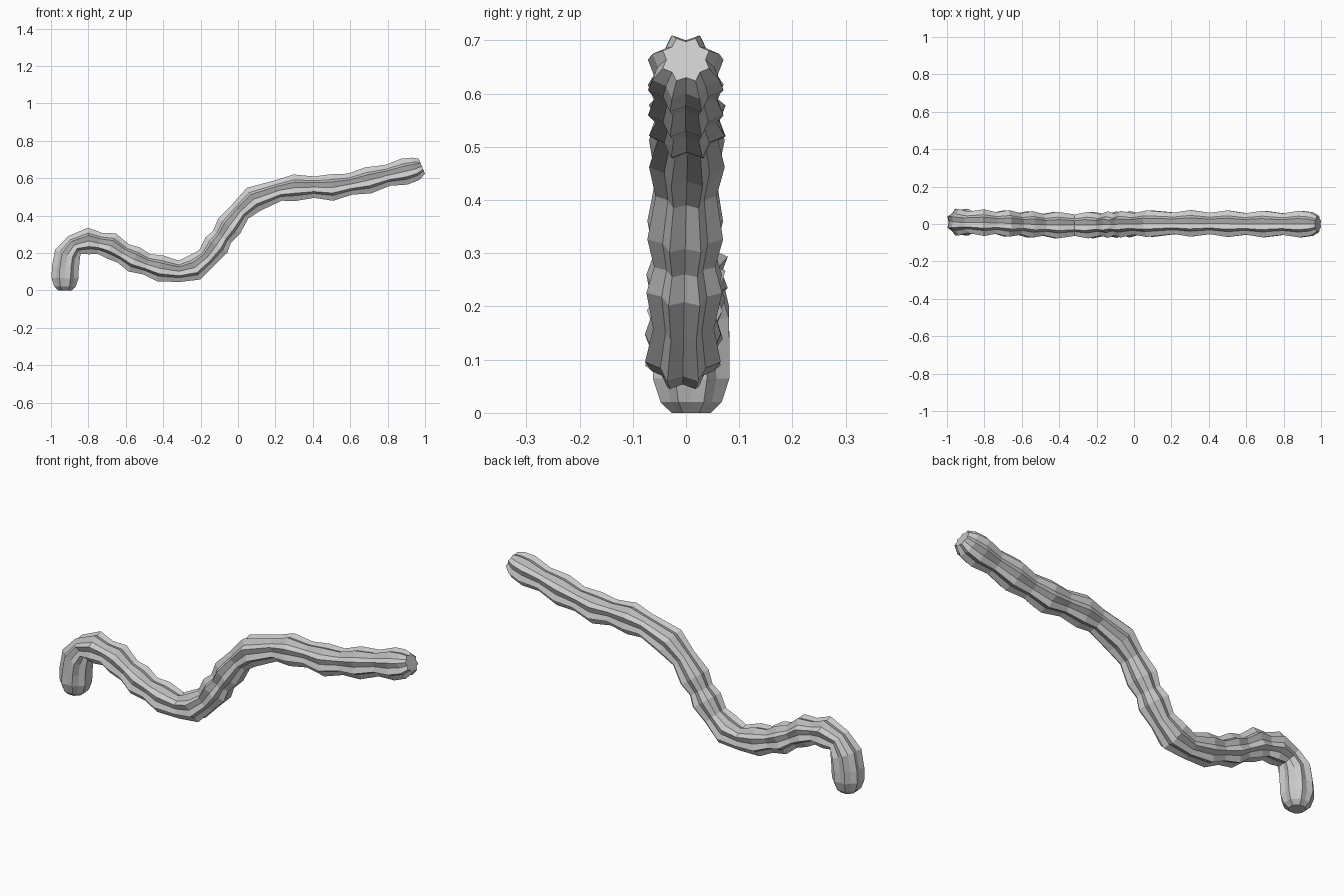
import bpy, bmesh, math
from mathutils import Vector

if "Cube" in bpy.data.objects:
    bpy.data.objects.remove(bpy.data.objects["Cube"])

# Centre line of the stem in the x-z plane
PATH = [
    (-.925, 0), (-.925, .02), (-.925, .065), (-.923, .12), (-.912, .19), (-.875, .243),
    (-.80, .264), (-.74, .252), (-.68, .239), (-.615, .198), (-.556, .166), (-.487, .139),
    (-.417, .118), (-.316, .102), (-.232, .122), (-.166, .175), (-.115, .243), (-.085, .287),
    (-.048, .343), (.013, .423), (.083, .487), (.22, .535), (.303, .549), (.406, .552),
    (.503, .55), (.60, .568), (.695, .588), (.80, .615), (.89, .635), (.95, .65), (.983, .664),
]
# Rings that do not follow the wide / narrow rhythm: foot and tip
SPECIAL = {0: .04, 1: .062, 2: .078, 3: .078, 4: .077, 29: .068, 30: .047}
RIBS = 8


def radius(i):
    return SPECIAL.get(i, .062 if i % 2 else .077)


def sway(x):
    # slight sideways wave that fades towards the tip
    return .005 * (1 - x) * math.cos(math.pi * (x + .92) / .62)


def ribbed_tube(name, path):
    bm = bmesh.new()
    pts = [Vector((x, sway(x), z)) for x, z in path]
    side = Vector((0, 1, 0))
    n = 2 * RIBS
    loops = []
    for i, p in enumerate(pts):
        # average the directions of the neighbouring segments
        t = Vector()
        if i:
            t += (p - pts[i - 1]).normalized()
        if i < len(pts) - 1:
            t += (pts[i + 1] - p).normalized()
        t.y = 0
        up = t.normalized().cross(side)
        groove = max(.78, .92 - .03 * i)
        loop = []
        for k in range(n):
            ang = math.pi * k / RIBS
            rad = radius(i) * (1 if k % 2 else groove)
            loop.append(bm.verts.new(p + rad * (math.cos(ang) * side + math.sin(ang) * up)))
        loops.append(loop)
    for l0, l1 in zip(loops, loops[1:]):
        for k in range(n):
            bm.faces.new((l0[k], l0[(k + 1) % n], l1[(k + 1) % n], l1[k]))
    # flat end caps
    bm.faces.new(loops[0])
    bm.faces.new(loops[-1])
    bmesh.ops.recalc_face_normals(bm, faces=bm.faces)
    me = bpy.data.meshes.new(name)
    bm.to_mesh(me)
    bm.free()
    ob = bpy.data.objects.new(name, me)
    bpy.context.collection.objects.link(ob)
    return ob


# Bent, ribbed stem with flat faces
ribbed_tube("ribbed_stem", PATH)
